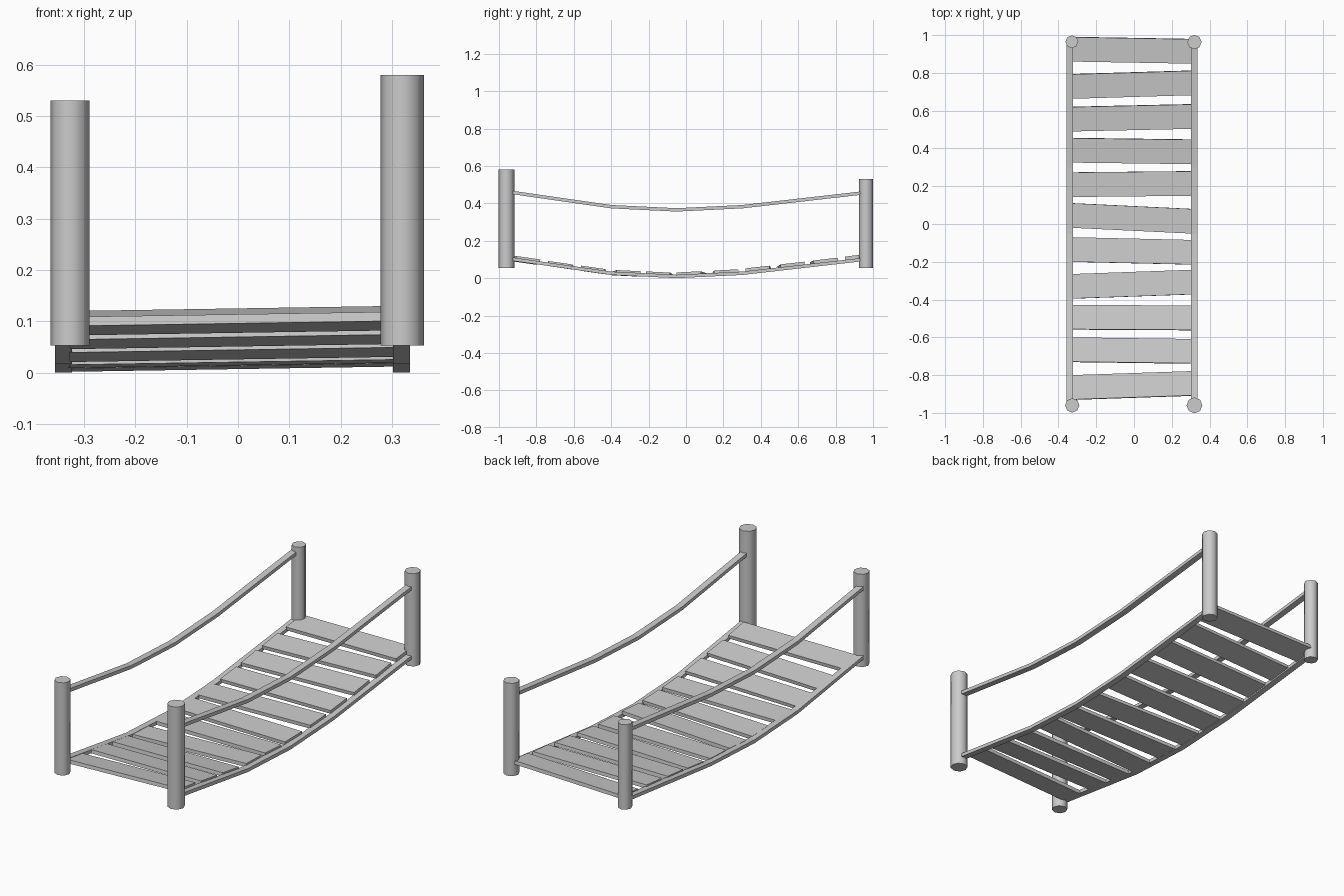
import bpy, bmesh, math
from mathutils import Matrix

if "Cube" in bpy.data.objects:
    bpy.data.objects.remove(bpy.data.objects["Cube"])

SAG = [(-0.95, 0.105), (-0.4, 0.026), (-0.05, 0.009), (0.3, 0.026), (0.95, 0.1)]


def add_mesh(name, bm):
    bmesh.ops.recalc_face_normals(bm, faces=bm.faces)
    me = bpy.data.meshes.new(name)
    bm.to_mesh(me)
    bm.free()
    ob = bpy.data.objects.new(name, me)
    bpy.context.collection.objects.link(ob)
    return ob


def sag(y):
    # height of the lower rope and its slope
    for (y0, z0), (y1, z1) in zip(SAG, SAG[1:]):
        if y <= y1 or y1 == SAG[-1][0]:
            s = (z1 - z0) / (y1 - y0)
            return z0 + s * (y - y0), s


def rope(name, x, lift, w=0.033, h=0.018):
    # rectangular section swept along the sagging line
    bm = bmesh.new()
    rings = []
    for y, z in SAG:
        rings.append([bm.verts.new((x + a * w / 2, y, z + lift + b * h / 2))
                      for a, b in ((-1, -1), (1, -1), (1, 1), (-1, 1))])
    for r, s in zip(rings, rings[1:]):
        for i in range(4):
            j = (i + 1) % 4
            bm.faces.new((r[i], r[j], s[j], s[i]))
    bm.faces.new(rings[0])
    bm.faces.new(rings[-1])
    return add_mesh(name, bm)


# corner posts: x, y, radius, top
posts = {"front_left_post": (-0.327, -0.96, 0.038, 0.53),
         "front_right_post": (0.32, -0.96, 0.042, 0.58),
         "back_left_post": (-0.329, 0.965, 0.034, 0.49),
         "back_right_post": (0.32, 0.963, 0.038, 0.53)}
for name, (x, y, r, top) in posts.items():
    bpy.ops.mesh.primitive_cylinder_add(vertices=8, radius=r, depth=top - 0.053,
                                        location=(x, y, (top + 0.053) / 2))
    bpy.context.object.name = name
    bpy.ops.object.shade_smooth_by_angle(angle=math.radians(60))

# side ropes and hand ropes
for side, x in (("left", -0.34), ("right", 0.319)):
    rope(side + "_lower_rope", x, 0)
    rope(side + "_hand_rope", x, 0.356)

# planks: centre y at the left end and at the right end
planks = [(-0.865, -0.845), (-0.665, -0.675), (-0.493, -0.498), (-0.33, -0.308),
          (-0.135, -0.15), (0.045, 0.015), (0.208, 0.215), (0.39, 0.383),
          (0.555, 0.57), (0.728, 0.748), (0.925, 0.915)]
for i, (yl, yr) in enumerate(planks):
    y = (yl + yr) / 2
    z, slope = sag(y)
    lift = 0.004 + 0.008 * min(1, max(0, y + 0.3))
    bm = bmesh.new()
    bmesh.ops.create_cube(bm, size=1)
    m = (Matrix.Translation((-0.011, y, z + lift))
         @ Matrix.Rotation(math.atan2(yr - yl, 0.635), 4, 'Z')
         @ Matrix.Rotation(math.atan(slope), 4, 'X')
         @ Matrix.Rotation(-0.016, 4, 'Y')
         @ Matrix.Diagonal((0.635, 0.13, 0.018, 1)))
    bm.transform(m)
    add_mesh(f"plank_{i + 1}", bm)
